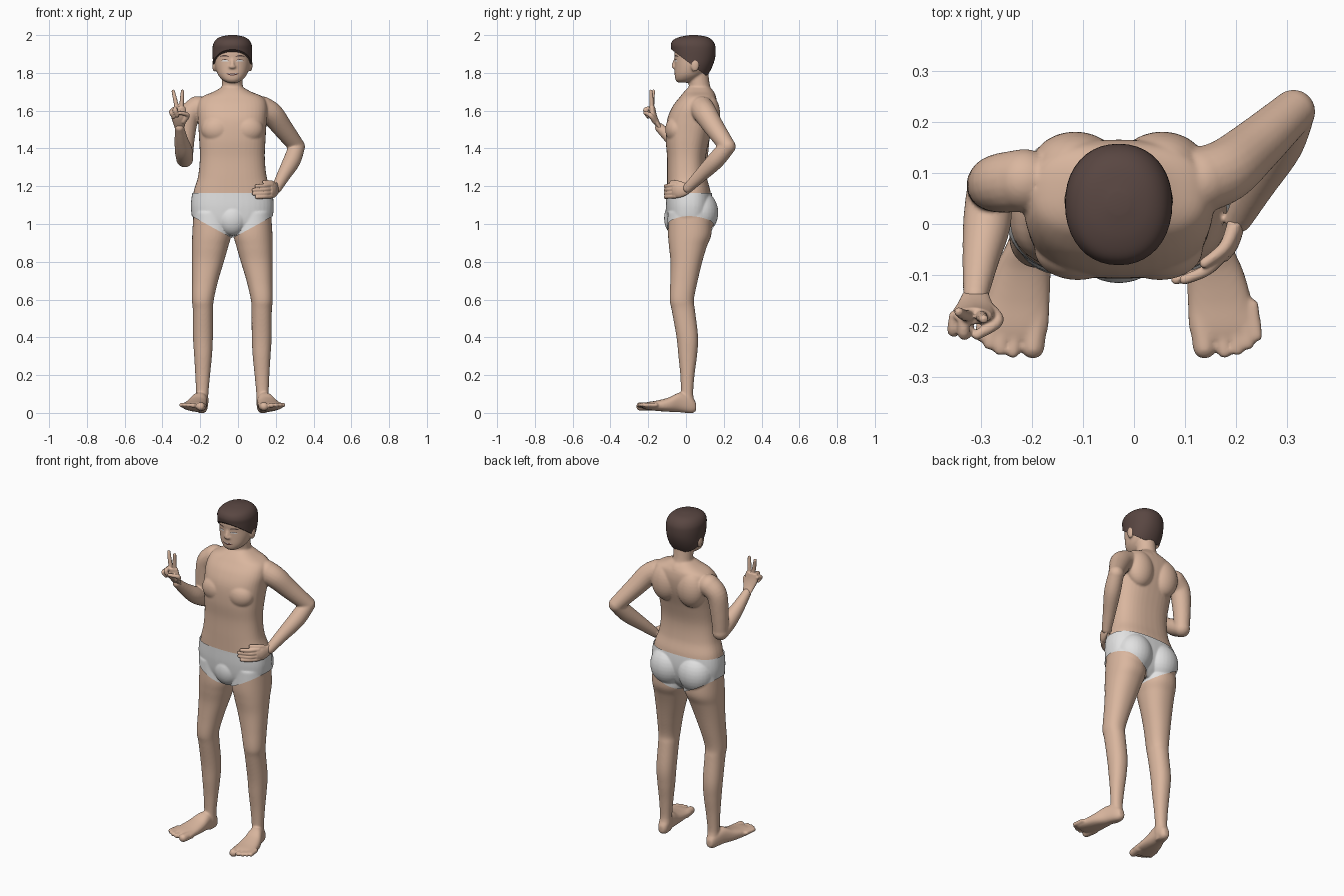
import bpy, bmesh, math
from mathutils import Vector, Matrix
from mathutils.bvhtree import BVHTree

CX = -0.03  # body midline


def mat(name, rgb):
    m = bpy.data.materials.new(name)
    m.diffuse_color = (*rgb, 1)
    return m


SKIN = mat("skin", (0.70, 0.47, 0.345))
HAIR = mat("dark brown hair", (0.10, 0.062, 0.054))
CLOTH = mat("white cloth", (0.76, 0.76, 0.76))
LINE = mat("dark mouth", (0.09, 0.03, 0.025))


def spline(rows, k=6):
    """Catmull-Rom resampling of every column."""
    out = []
    for i in range(len(rows) - 1):
        a, b, c, d = (rows[max(0, min(len(rows) - 1, i + j))] for j in (-1, 0, 1, 2))
        for s in range(k):
            t = s / k
            out.append([0.5 * (2 * q + (r - p) * t + (2 * p - 5 * q + 4 * r - w) * t * t
                               + (3 * q - p - 3 * r + w) * t ** 3)
                        for p, q, r, w in zip(a, b, c, d)])
    return out + [list(rows[-1])]


def loft(bm, rings, power=2.0, n=40):
    """Skin over (centre, u axis, v axis) superellipse rings, closed at both ends."""
    loops = []
    for c, u, v in rings:
        loop = []
        for i in range(n):
            a = 2 * math.pi * i / n
            x, y = math.cos(a), math.sin(a)
            x = math.copysign(abs(x) ** (2 / power), x)
            y = math.copysign(abs(y) ** (2 / power), y)
            loop.append(bm.verts.new(c + u * x + v * y))
        loops.append(loop)
    for p, q in zip(loops, loops[1:]):
        for i in range(n):
            bm.faces.new((p[i], p[(i + 1) % n], q[(i + 1) % n], q[i]))
    bm.faces.new(loops[0])
    bm.faces.new(loops[-1])


def stack(bm, rows, power=2.0):
    """Horizontal rings: (z, x0, x1, y front, y back)."""
    loft(bm, [(Vector(((a + b) / 2, (f + k) / 2, z)), Vector(((b - a) / 2, 0, 0)),
               Vector((0, (k - f) / 2, 0))) for z, a, b, f, k in spline(rows)], power)


def blob(bm, c, r):
    bmesh.ops.create_uvsphere(bm, u_segments=28, v_segments=16, radius=1,
                              matrix=Matrix.Translation(c) @ Matrix.Diagonal((*r, 1)))


def tube(bm, pts, ref=(1, 0, 0), flat=1.0):
    """Round-ended limb through (x, y, z, radius) points."""
    rows = spline(pts)
    P = [Vector(r[:3]) for r in rows]
    rings = []
    for i, r in enumerate(rows):
        t = (P[min(i + 1, len(P) - 1)] - P[max(i - 1, 0)]).normalized()
        u = t.cross(Vector(ref)).normalized()
        rings.append((P[i], u * r[3] * flat, t.cross(u) * r[3]))
    loft(bm, rings, n=20)
    if flat == 1:
        for r in (rows[0], rows[-1]):
            blob(bm, r[:3], [r[3]] * 3)


def finish(name, bm, material, voxel=0, smooth=0):
    """Turn the bmesh into an object, fusing its parts when voxel is given."""
    bmesh.ops.recalc_face_normals(bm, faces=bm.faces)
    me = bpy.data.meshes.new(name)
    bm.to_mesh(me)
    bm.free()
    ob = bpy.data.objects.new(name, me)
    bpy.context.collection.objects.link(ob)
    if voxel:
        m = ob.modifiers.new("fuse", 'REMESH')
        m.mode, m.voxel_size = 'VOXEL', voxel
        m = ob.modifiers.new("soften", 'SMOOTH')
        m.factor, m.iterations = 0.5, smooth
        ev = ob.evaluated_get(bpy.context.evaluated_depsgraph_get())
        new = bpy.data.meshes.new_from_object(ev)
        ob.modifiers.clear()
        ob.data = new
    ob.data.materials.clear()
    ob.data.materials.append(material)
    ob.data.polygons.foreach_set("use_smooth", [True] * len(ob.data.polygons))
    ob.data.update()
    return ob


def trunk_and_legs(bm):
    stack(bm, [(z, CX - w, CX + w, f, b) for z, w, f, b in (
        (0.95, 0.09, -0.06, 0.08), (1.0, 0.19, -0.09, 0.115), (1.08, 0.213, -0.1, 0.135),
        (1.17, 0.205, -0.1, 0.13), (1.25, 0.182, -0.1, 0.11), (1.35, 0.172, -0.1, 0.105),
        (1.45, 0.176, -0.107, 0.125), (1.55, 0.182, -0.1, 0.155), (1.62, 0.185, -0.072, 0.165),
        (1.67, 0.165, -0.035, 0.16), (1.70, 0.1, -0.01, 0.145), (1.725, 0.055, 0.015, 0.125))], 2.5)
    blob(bm, (CX, -0.055, 1.03), (0.075, 0.055, 0.085))
    for s in (-1, 1):
        blob(bm, (CX + s * 0.092, 0.075, 1.06), (0.1, 0.09, 0.11))  # buttock
        stack(bm, [(z, CX + s * a, CX + s * b, f, k) for z, a, b, f, k in (
            (1.06, 0.02, 0.205, -0.09, 0.13), (0.95, 0.006, 0.212, -0.095, 0.135),
            (0.88, 0.022, 0.213, -0.09, 0.11), (0.8, 0.045, 0.213, -0.082, 0.086),
            (0.7, 0.075, 0.213, -0.083, 0.062), (0.6, 0.098, 0.214, -0.086, 0.042),
            (0.54, 0.102, 0.209, -0.075, 0.048), (0.4, 0.103, 0.208, -0.05, 0.064),
            (0.3, 0.108, 0.202, -0.04, 0.058), (0.2, 0.118, 0.196, -0.03, 0.045),
            (0.1, 0.127, 0.192, -0.027, 0.038), (0.05, 0.127, 0.193, -0.035, 0.048),
            (0.005, 0.138, 0.183, -0.03, 0.04))], 2.2)


# Body: trunk, legs, feet, arms, neck and head fused together
bm = bmesh.new()
trunk_and_legs(bm)
for s in (-1, 1):
    blob(bm, (CX + s * 0.085, 0.115, 1.58), (0.085, 0.066, 0.11))   # shoulder blade
    blob(bm, (CX + s * 0.08, -0.05, 1.5), (0.085, 0.06, 0.075))     # chest
    loft(bm, [(Vector((CX + s * (a + b) / 2, y, (lo + hi) / 2)), Vector(((b - a) / 2, 0, 0)),
               Vector((0, 0, (hi - lo) / 2))) for y, a, b, lo, hi in spline((
        (0.054, 0.145, 0.178, 0.012, 0.05), (0.03, 0.13, 0.192, -0.002, 0.085),
        (-0.03, 0.132, 0.215, 0.003, 0.108), (-0.09, 0.133, 0.243, 0.006, 0.082),
        (-0.15, 0.135, 0.26, 0.01, 0.066), (-0.2, 0.137, 0.268, 0.016, 0.058),
        (-0.225, 0.145, 0.255, 0.022, 0.052)))], 2.4)               # foot
    for d, y, z, r in ((0.168, -0.241, 0.034, 0.023), (0.207, -0.25, 0.04, 0.0135),
                       (0.232, -0.246, 0.042, 0.0125), (0.253, -0.235, 0.043, 0.012),
                       (0.27, -0.219, 0.042, 0.012)):               # toes
        tube(bm, [(CX + s * (d - 0.008), y + 0.06, z, r), (CX + s * d, y, z, r)])
    ear = (CX + s * 0.094, 0.047, 1.842)
    blob(bm, ear, (0.013, 0.023, 0.036))
# hanging arm with raised forearm
tube(bm, [(-0.215, 0.085, 1.615, 0.062), (-0.262, 0.08, 1.57, 0.058),
          (-0.278, 0.076, 1.46, 0.05), (-0.282, 0.072, 1.345, 0.043)])
tube(bm, [(-0.282, 0.072, 1.345, 0.045), (-0.288, 0.0, 1.39, 0.047),
          (-0.3, -0.07, 1.445, 0.036), (-0.31, -0.14, 1.51, 0.025)])
# arm bent to the hip
tube(bm, [(0.13, 0.085, 1.61, 0.065), (0.18, 0.105, 1.58, 0.062),
          (0.235, 0.15, 1.51, 0.054), (0.312, 0.22, 1.41, 0.043)])
tube(bm, [(0.312, 0.22, 1.41, 0.043), (0.285, 0.155, 1.335, 0.046),
          (0.24, 0.075, 1.255, 0.036), (0.205, 0.01, 1.19, 0.027)])
# neck and head
tube(bm, [(CX, 0.085, 1.66, 0.075), (CX, 0.072, 1.72, 0.057), (CX, 0.062, 1.82, 0.055)])
stack(bm, [(z, CX - w, CX + w, f, b) for z, w, f, b in (
    (1.748, 0.024, -0.042, 0.01), (1.762, 0.052, -0.055, 0.05), (1.79, 0.076, -0.06, 0.09),
    (1.83, 0.09, -0.06, 0.12), (1.87, 0.095, -0.06, 0.135), (1.91, 0.095, -0.062, 0.14),
    (1.95, 0.088, -0.05, 0.135), (1.98, 0.055, -0.01, 0.1))], 2.2)
tube(bm, [(CX, -0.056, 1.872, 0.008), (CX, -0.066, 1.84, 0.011)])    # nose
blob(bm, (CX, -0.063, 1.832), (0.019, 0.014, 0.01))
body = finish("body", bm, SKIN, 0.0055, 6)

# Raised hand with two fingers up
bm = bmesh.new()
tube(bm, [(-0.31, -0.135, 1.505, 0.025), (-0.311, -0.16, 1.545, 0.036),
          (-0.314, -0.175, 1.58, 0.042), (-0.316, -0.18, 1.618, 0.037)], flat=0.45)
for pts in (((-0.299, -0.18, 1.61, 0.012), (-0.297, -0.183, 1.66, 0.011), (-0.294, -0.186, 1.703, 0.009)),
            ((-0.323, -0.18, 1.61, 0.012), (-0.333, -0.178, 1.66, 0.011), (-0.343, -0.172, 1.703, 0.009)),
            ((-0.332, -0.182, 1.612, 0.012), (-0.333, -0.215, 1.605, 0.012), (-0.323, -0.205, 1.575, 0.011)),
            ((-0.351, -0.18, 1.598, 0.011), (-0.354, -0.21, 1.59, 0.011), (-0.343, -0.2, 1.567, 0.01)),
            ((-0.288, -0.165, 1.545, 0.015), (-0.267, -0.19, 1.577, 0.012), (-0.307, -0.217, 1.588, 0.01))):
    tube(bm, pts)
finish("raised_hand", bm, SKIN, 0.0035, 3)

# Hand resting on the hip
bm = bmesh.new()
up = (0, 0, 1)
tube(bm, [(0.21, 0.022, 1.2, 0.025), (0.2, -0.008, 1.185, 0.034),
          (0.186, -0.04, 1.178, 0.04), (0.168, -0.065, 1.177, 0.036)], up, 0.45)
for k, (z, tip) in enumerate(((1.206, 0.098), (1.186, 0.082), (1.166, 0.083), (1.148, 0.1))):
    tube(bm, [(0.177, -0.055, z, 0.0125), (0.142, -0.09, z - 0.003, 0.0115),
              (tip, -0.109, z - 0.006, 0.0095)], up)
tube(bm, [(0.197, 0.0, 1.2, 0.015), (0.178, -0.045, 1.218, 0.0125), (0.138, -0.077, 1.222, 0.01)], up)
finish("hip_hand", bm, SKIN, 0.0035, 3)

# Briefs: the pelvis surface pushed out, cut at the waist and both leg openings
bm = bmesh.new()
trunk_and_legs(bm)
briefs = finish("briefs", bm, CLOTH, 0.0055, 6)
bm = bmesh.new()
bm.from_mesh(briefs.data)
bm.normal_update()
for v, nrm in [(v, v.normal.copy()) for v in bm.verts]:
    v.co += nrm * 0.006
for co, no in (((CX, 0, 1.165), (0, 0, 1)),
               ((CX - 0.05, 0, 0.952), (-0.48, 0, -0.88)),
               ((CX + 0.05, 0, 0.952), (0.48, 0, -0.88))):
    bmesh.ops.bisect_plane(bm, geom=bm.verts[:] + bm.edges[:] + bm.faces[:], dist=1e-6,
                           plane_co=co, plane_no=Vector(no).normalized(), clear_outer=True)
bm.to_mesh(briefs.data)
bm.free()

# Hair cap, cut along a hairline sloping from brow to nape
bm = bmesh.new()
stack(bm, [(z, CX - w, CX + w, f, b) for z, w, f, b in (
    (1.77, 0.075, -0.05, 0.1), (1.80, 0.092, -0.06, 0.122), (1.84, 0.101, -0.068, 0.142),
    (1.88, 0.104, -0.072, 0.154), (1.92, 0.105, -0.077, 0.157), (1.95, 0.102, -0.08, 0.153),
    (1.975, 0.088, -0.066, 0.137), (1.991, 0.062, -0.03, 0.11), (2.0, 0.02, 0.02, 0.06))], 2.15)
cut = bmesh.ops.bisect_plane(bm, geom=bm.verts[:] + bm.edges[:] + bm.faces[:], dist=1e-6,
                             plane_co=(CX, -0.07, 1.918), plane_no=Vector((0, -0.75, -1)).normalized(),
                             clear_outer=True)
bmesh.ops.edgeloop_fill(bm, edges=[e for e in cut["geom_cut"] if isinstance(e, bmesh.types.BMEdge)])
hair = finish("hair", bm, HAIR)
bpy.context.view_layer.objects.active = hair
hair.select_set(True)
bpy.ops.object.shade_smooth_by_angle(angle=math.radians(45))

# Face details: thin ribbons laid on the face
probe = bmesh.new()
probe.from_mesh(body.data)
tree = BVHTree.FromBMesh(probe)


def ribbon(name, d0, d1, z, arch, half, material):
    b, n, rows = bmesh.new(), 12, []
    for i in range(n + 1):
        t = i / n
        x, bend = CX + d0 + (d1 - d0) * t, 4 * t * (1 - t)
        pair = []
        for e in (-1, 1):
            zz = z + arch * bend + e * half * (0.25 + 0.75 * bend)
            hit = tree.ray_cast(Vector((x, -0.5, zz)), Vector((0, 1, 0)))[0]
            pair.append(b.verts.new((x, hit.y - 0.002, zz)))
        rows.append(pair)
    for p, q in zip(rows, rows[1:]):
        b.faces.new((p[0], q[0], q[1], p[1]))
    finish(name, b, material)


for side, s in (("right", -1), ("left", 1)):
    ribbon(side + "_eye", s * 0.02, s * 0.058, 1.862, 0.003, 0.004, CLOTH)
    ribbon(side + "_lash", s * 0.018, s * 0.06, 1.866, 0.005, 0.0015, HAIR)
    ribbon(side + "_brow", s * 0.018, s * 0.066, 1.885, 0.006, 0.004, HAIR)
ribbon("mouth", -0.032, 0.032, 1.797, -0.006, 0.005, LINE)
ribbon("teeth", -0.026, 0.026, 1.8, -0.006, 0.003, CLOTH)
probe.free()
